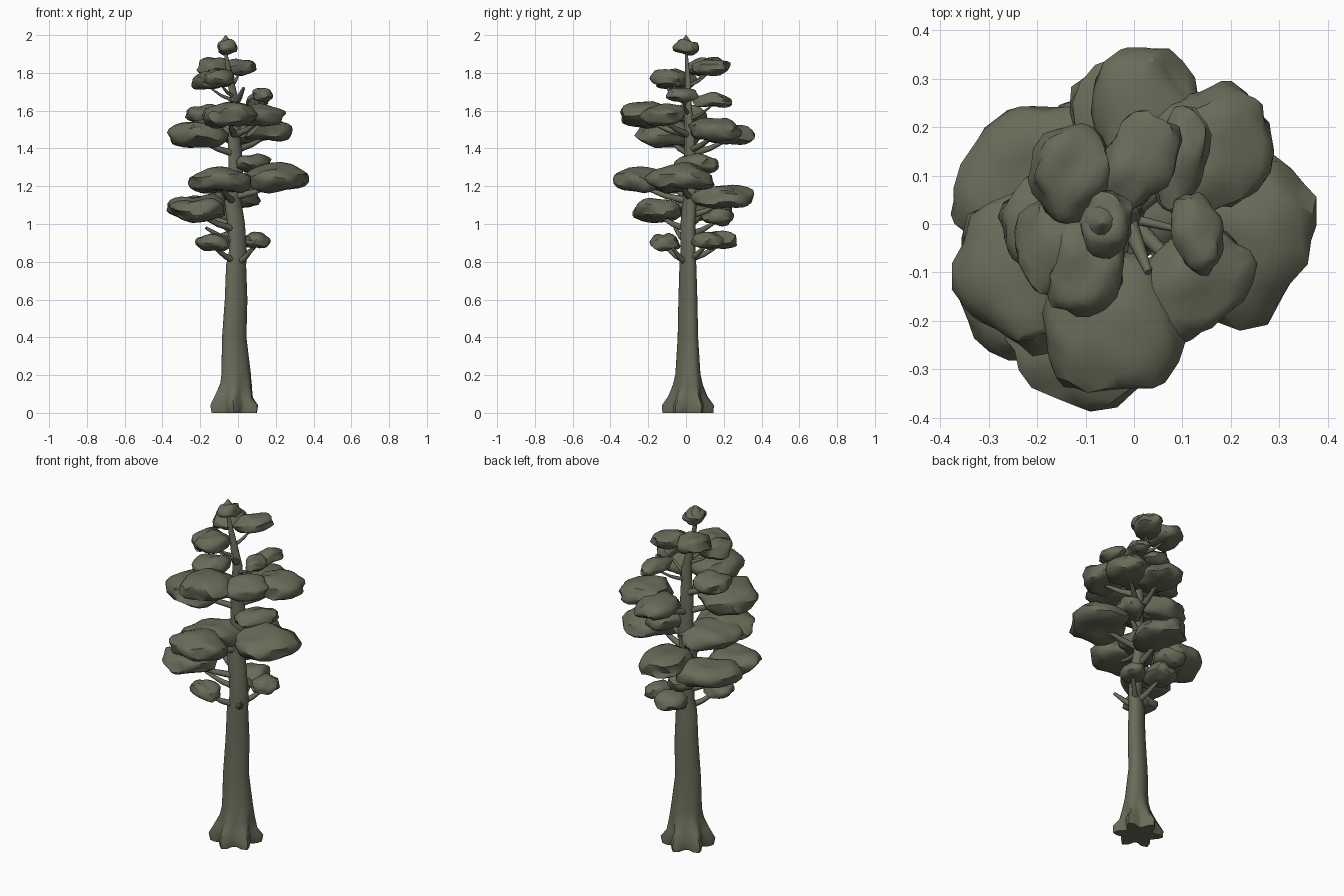
import bpy
import bmesh
import math
from mathutils import Vector, Matrix, noise

default_cube = bpy.data.objects.get("Cube")
if default_cube:
    bpy.data.objects.remove(default_cube, do_unlink=True)

# One muted olive for bark and needles
olive = bpy.data.materials.new("muted_olive")
olive.use_nodes = True
olive_color = (0.14, 0.15, 0.10, 1)
olive.diffuse_color = olive_color
olive.node_tree.nodes["Principled BSDF"].inputs["Base Color"].default_value = olive_color


def finish(bm, name, angle):
    """Turn a bmesh into a smooth shaded object."""
    bmesh.ops.recalc_face_normals(bm, faces=bm.faces[:])
    mesh = bpy.data.meshes.new(name)
    bm.to_mesh(mesh)
    bm.free()
    mesh.materials.append(olive)
    obj = bpy.data.objects.new(name, mesh)
    bpy.context.collection.objects.link(obj)
    bpy.ops.object.select_all(action="DESELECT")
    obj.select_set(True)
    bpy.context.view_layer.objects.active = obj
    bpy.ops.object.shade_smooth_by_angle(angle=math.radians(angle))
    return obj


def tube(name, points, radii, sides, lobes=None, squash=None):
    """Skin a path with rings; lobes swell rings into roots, squash makes them oval."""
    bm = bmesh.new()
    points = [Vector(p) for p in points]
    grain = Matrix.Rotation(math.radians(30), 3, "Z")
    rings = []
    for i, (center, radius) in enumerate(zip(points, radii)):
        tangent = points[min(i + 1, len(points) - 1)] - points[max(i - 1, 0)]
        turn = Vector((0, 0, 1)).rotation_difference(tangent.normalized())
        depth = lobes[i] if lobes else 0
        oval = squash[i] if squash else 1
        ring = []
        for k in range(sides):
            a = math.tau * k / sides
            r = radius * (1 + depth * math.cos(6 * a))
            offset = grain @ Vector((r * math.cos(a), r * math.sin(a) * oval, 0))
            ring.append(bm.verts.new(center + turn @ offset))
        rings.append(ring)
    for low, high in zip(rings, rings[1:]):
        for k in range(sides):
            n = (k + 1) % sides
            bm.faces.new((low[k], low[n], high[n], high[k]))
    bm.faces.new(rings[0][::-1])
    bm.faces.new(rings[-1])
    return finish(bm, name, 50)


# Trunk: x, y, z and radius of each ring
trunk = [
    (-0.02, 0.01, 0.00, 0.108), (-0.02, 0.01, 0.04, 0.120),
    (-0.02, 0.01, 0.09, 0.100), (-0.01, 0.01, 0.15, 0.089),
    (-0.01, 0.01, 0.21, 0.083), (-0.02, 0.01, 0.40, 0.069),
    (-0.01, 0.01, 0.60, 0.064), (-0.01, 0.01, 0.78, 0.057),
    (0.00, 0.01, 0.86, 0.050), (-0.01, 0.01, 1.00, 0.050),
    (-0.03, 0.02, 1.14, 0.048), (-0.01, 0.02, 1.30, 0.042),
    (-0.02, 0.02, 1.45, 0.036), (-0.01, 0.01, 1.62, 0.026),
    (-0.04, 0.01, 1.76, 0.018), (-0.07, 0.00, 1.93, 0.008),
]
flare = [max(0, 0.28 - 1.5 * p[2]) for p in trunk]
ovals = [max(0.7, 0.97 - 1.2 * p[2]) for p in trunk]
tube("trunk", [p[:3] for p in trunk], [p[3] for p in trunk], 30, flare, ovals)


def trunk_at(z):
    """Centre of the trunk at a height."""
    for a, b in zip(trunk, trunk[1:]):
        if a[2] <= z <= b[2]:
            return Vector(a[:3]).lerp(Vector(b[:3]), (z - a[2]) / (b[2] - a[2]))
    return Vector(trunk[-1][:3])


def branch(name, tip, thickness, drop):
    """Tapered limb that leaves the trunk low and bends up to its tip."""
    start = trunk_at(tip.z - drop)
    bend = start.lerp(tip, 0.5) + Vector((0, 0, -0.01))
    tube(name, [start, bend, tip], [thickness, thickness * 0.75, thickness * 0.4], 8)


def foliage(name, center, rx, ry, turn):
    """Flattened, lumpy clump with a domed top and a shallower underside."""
    bm = bmesh.new()
    bmesh.ops.create_icosphere(bm, subdivisions=3, radius=1)
    rz = 0.022 + 0.36 * min(rx, ry)
    spin = Matrix.Rotation(math.radians(turn), 3, "Z")
    shift = center * 17
    for v in bm.verts:
        n = v.co.normalized()
        lump = 1.03 + 0.28 * noise.noise(n * 1.7 + shift)
        reach = math.hypot(n.x, n.y)
        up = math.copysign(abs(n.z) ** 0.85, n.z)
        if n.z < 0:
            up *= 0.75 + 0.25 * reach
        up += 0.4 * noise.noise(Vector((n.x, n.y, 0)) * 1.3 + shift * 2)
        v.co = center + spin @ Vector((n.x * rx * lump, n.y * ry * lump, up * rz))
    return finish(bm, name, 40)


# Foliage clumps by tier: x, y, z, half length, half width, turn in degrees
tiers = {
    "lowest": [
        (-0.13, -0.11, 0.90, 0.09, 0.07, 160), (0.10, 0.11, 0.91, 0.08, 0.065, 70),
        (-0.03, 0.18, 0.91, 0.09, 0.08, 80),
    ],
    "lower": [
        (-0.21, -0.15, 1.07, 0.14, 0.12, 20), (-0.21, 0.10, 1.09, 0.18, 0.13, 45),
        (-0.01, 0.20, 1.14, 0.16, 0.12, 90), (-0.10, 0.17, 1.04, 0.08, 0.08, 0),
    ],
    "middle": [
        (-0.09, -0.24, 1.22, 0.16, 0.13, 0), (0.21, -0.03, 1.24, 0.17, 0.15, 60),
        (-0.11, -0.06, 1.22, 0.16, 0.12, 50), (0.08, 0.06, 1.32, 0.12, 0.08, 60),
    ],
    "upper": [
        (-0.21, -0.09, 1.47, 0.16, 0.15, 115), (0.16, 0.15, 1.49, 0.14, 0.12, 50),
        (0.02, 0.23, 1.47, 0.13, 0.10, 90), (-0.18, 0.01, 1.58, 0.10, 0.09, 40),
        (-0.05, -0.21, 1.57, 0.14, 0.14, -10), (0.12, -0.12, 1.57, 0.14, 0.10, 35),
    ],
    "crown": [
        (0.13, -0.02, 1.68, 0.08, 0.05, 100), (0.10, 0.14, 1.65, 0.10, 0.05, 80),
        (-0.10, -0.09, 1.77, 0.10, 0.08, 80), (-0.16, -0.05, 1.75, 0.10, 0.08, 100),
        (-0.13, 0.11, 1.83, 0.10, 0.08, 70), (0.01, 0.13, 1.83, 0.10, 0.07, 60),
    ],
}
for tier, clumps in tiers.items():
    for i, (x, y, z, rx, ry, turn) in enumerate(clumps, 1):
        center = Vector((x, y, z))
        foliage(f"{tier}_foliage_{i}", center, rx, ry, turn)
        thick = 0.011 if tier == "crown" else 0.02
        branch(f"{tier}_branch_{i}", center - Vector((0, 0, 0.02)), thick, 0.08)

# Bare broken limbs
for i, tip in enumerate([(0.08, -0.07, 0.87), (0.03, -0.10, 1.72), (-0.17, -0.06, 0.98)], 1):
    branch(f"bare_limb_{i}", Vector(tip), 0.02, 0.08)

# Pointed top tuft
foliage("top_foliage", Vector((-0.055, 0, 1.935)), 0.065, 0.05, 80)
tube("top_tip", [(-0.065, 0, z) for z in (1.94, 1.965, 2.0)], [0.048, 0.028, 0.002], 10)
